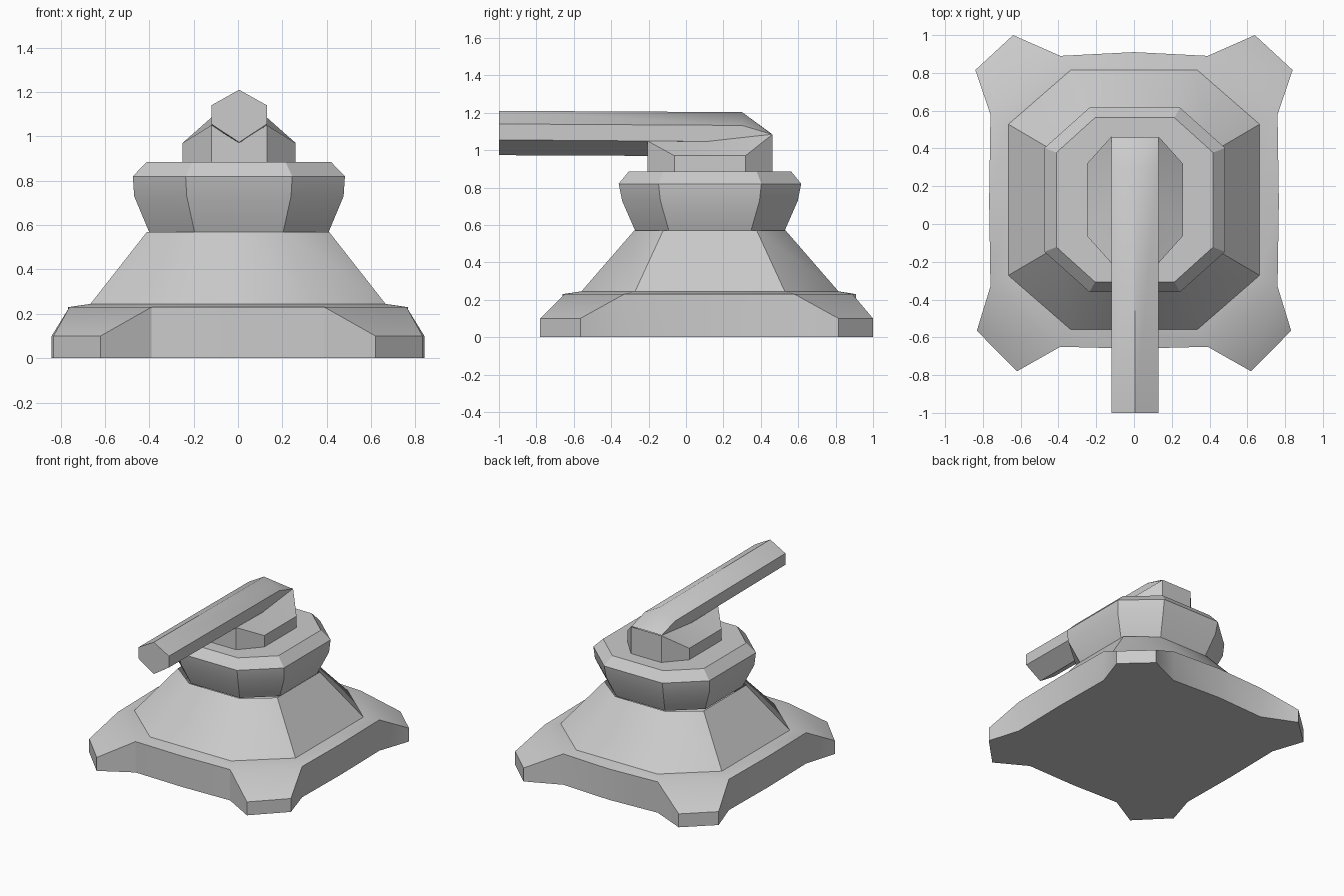
import bpy, bmesh, math

if "Cube" in bpy.data.objects:
    bpy.data.objects.remove(bpy.data.objects["Cube"])

CY = 0.128  # centre of the body along y


def mirror_x(half):
    """Close a half outline (back to front, x >= 0) into a full ring."""
    return half + [(-x, y, z) for x, y, z in reversed(half) if x > 0]


def octagon(hx, ex, hy, ey, z, mids=False):
    """Chamfered rectangle: half sizes hx, hy and edge half lengths ex, ey."""
    half = [(ex, hy), (hx, ey), (hx, -ey), (ex, -hy)]
    if mids:
        half = [(0, hy)] + half[:2] + [(hx, 0)] + half[2:] + [(0, -hy)]
    return mirror_x([(x, y + CY, z) for x, y in half])


def add_ring(bm, pts):
    return [bm.verts.new(p) for p in pts]


def bridge(bm, a, b):
    n = len(a)
    for i in range(n):
        j = (i + 1) % n
        bm.faces.new((a[i], a[j], b[j], b[i]))


def loft(bm, rings, cap_start=False, cap_end=False):
    loops = [r if isinstance(r[0], bmesh.types.BMVert) else add_ring(bm, r) for r in rings]
    for a, b in zip(loops, loops[1:]):
        bridge(bm, a, b)
    if cap_start:
        bm.faces.new(loops[0])
    if cap_end:
        bm.faces.new(loops[-1])
    return loops


def finish(bm, name, x=0.0):
    bmesh.ops.recalc_face_normals(bm, faces=bm.faces)
    mesh = bpy.data.meshes.new(name)
    bm.to_mesh(mesh)
    bm.free()
    ob = bpy.data.objects.new(name, mesh)
    ob.location.x = x
    bpy.context.collection.objects.link(ob)
    bpy.ops.object.select_all(action='DESELECT')
    ob.select_set(True)
    bpy.context.view_layer.objects.active = ob
    bpy.ops.object.shade_smooth_by_angle(angle=math.radians(30))
    return ob


# Base plate with four splayed feet, and the tapered pedestal above it
bm = bmesh.new()
T, F = 0.23, 0.10  # rim height and foot tip height
rim = mirror_x([(0, .91, T), (.39, .89, T), (.64, 1, F), (.84, .815, F), (.76, .58, T),
                (.767, .12, T), (.76, -.33, T), (.832, -.565, F), (.62, -.78, F),
                (.39, -.65, T), (0, -.66, T)])
floor, top = loft(bm, [[(x, y, 0) for x, y, z in rim], rim], cap_start=True)
n = len(top)
for i in range(n):  # sloping top of each foot
    quad = [top[(i + k) % n] for k in range(4)]
    if quad[1].co.z < 0.15 and quad[2].co.z < 0.15:
        bm.faces.new(quad)
inner = [v for v in top if v.co.z > 0.15]
loft(bm, [inner, octagon(.665, .335, .687, .40, .245, True),
          octagon(.41, .21, .405, .25, .57, True)])
finish(bm, "base_pedestal")

# Turning collar
bm = bmesh.new()
loft(bm, [octagon(.405, .20, .40, .22, .57), octagon(.472, .235, .47, .265, .73),
          octagon(.478, .24, .488, .275, .82), octagon(.415, .21, .435, .25, .885)],
     cap_end=True)
finish(bm, "turning_collar", 0.004)

# Barrel mount: low side shoulders rising to the barrel
bm = bmesh.new()
low = octagon(.255, .125, .335, .19, .885)
heights = [1.085, .97, .97, 1.05]
heights += heights[::-1]
high = [(x, y, h) for (x, y, z), h in zip(low, heights)]
_, h = loft(bm, [low, high])
for q in ((0, 1, 2, 3), (4, 5, 6, 7)):  # sloped shoulders
    mid = bm.verts.new((math.copysign(.125, h[q[0]].co.x), .10, 1.045))
    a, b, c, d = [h[i] for i in q]
    bm.faces.new((a, b, mid))
    bm.faces.new((b, c, mid))
    bm.faces.new((c, d, mid))
finish(bm, "barrel_mount", 0.005)

# Six-sided barrel with a sloped breech end
bm = bmesh.new()


def hexagon(y, top_z, side_z, low_z, bottom_z):
    w = 0.125
    return [(0, y, top_z), (w, y, side_z), (w, y, low_z),
            (0, y, bottom_z), (-w, y, low_z), (-w, y, side_z)]


loft(bm, [hexagon(-1, 1.21, 1.14, 1.055, .973), hexagon(.30, 1.203, 1.132, 1.045, .967),
          hexagon(.458, 1.087, 1.085, 1.045, .967)], cap_start=True)
finish(bm, "barrel", 0.005)
